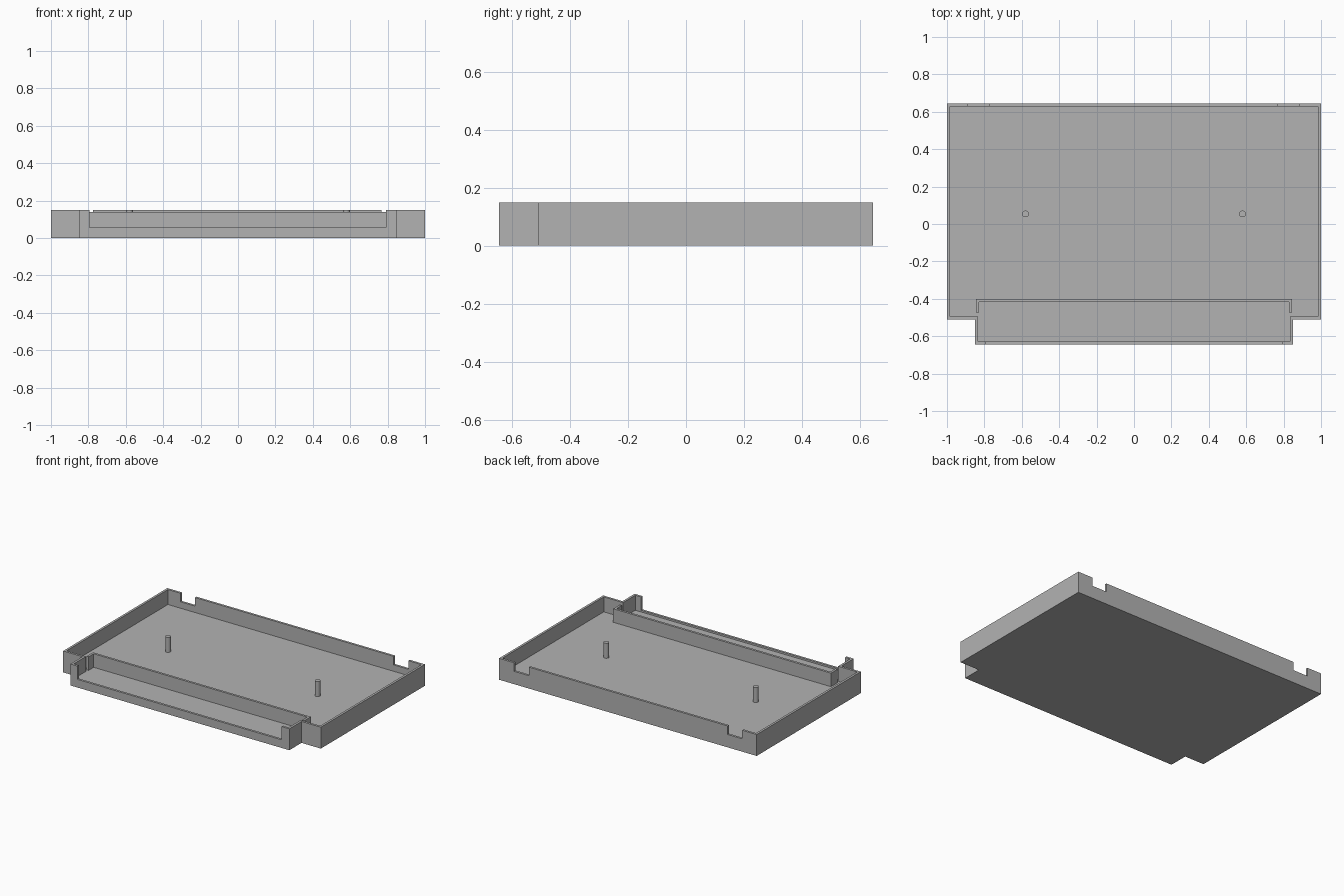
import bpy, bmesh
from mathutils import Vector

cube = bpy.data.objects.get("Cube")
if cube:
    bpy.data.objects.remove(cube, do_unlink=True)

HEIGHT, FLOOR, WALL = 0.15, 0.045, 0.016

grey = bpy.data.materials.new("plain grey")
grey.use_nodes = True
colour = (0.45, 0.45, 0.45, 1)
grey.diffuse_color = colour
grey.node_tree.nodes["Principled BSDF"].inputs["Base Color"].default_value = colour


def prism(name, outline, z0, z1):
    """Extrude a flat outline straight up from z0 to z1."""
    bm = bmesh.new()
    face = bm.faces.new([bm.verts.new((x, y, z0)) for x, y in outline])
    top = bmesh.ops.extrude_face_region(bm, geom=[face])["geom"]
    verts = [v for v in top if isinstance(v, bmesh.types.BMVert)]
    bmesh.ops.translate(bm, verts=verts, vec=Vector((0, 0, z1 - z0)))
    bmesh.ops.recalc_face_normals(bm, faces=bm.faces)
    mesh = bpy.data.meshes.new(name)
    bm.to_mesh(mesh)
    bm.free()
    mesh.materials.append(grey)
    obj = bpy.data.objects.new(name, mesh)
    bpy.context.collection.objects.link(obj)
    return obj


def mirrored(half):
    """Close a right-hand outline with its mirror image across x = 0."""
    return half + [(-x, y) for x, y in reversed(half)]


def tray_outline(inset):
    return mirrored([(0.85 - inset, -0.645 + inset), (0.85 - inset, -0.51 + inset),
                     (1 - inset, -0.51 + inset), (1 - inset, 0.645 - inset)])


def box_cutter(name, x0, x1, y0, y1, z0):
    return prism(name, [(x0, y0), (x1, y0), (x1, y1), (x0, y1)], z0, HEIGHT + 0.1)


# Tray: stepped outline, hollowed, with a front opening and two rear slots
tray = prism("tray", tray_outline(0), 0, HEIGHT)
cutters = [
    prism("hollow_cutter", tray_outline(WALL), FLOOR, HEIGHT + 0.1),
    box_cutter("front_opening_cutter", -0.795, 0.79, -0.7, -0.6, 0.057),
    box_cutter("rear_slot_cutter_right", -0.888, -0.775, 0.6, 0.7, 0.09),
    box_cutter("rear_slot_cutter_left", 0.768, 0.882, 0.6, 0.7, 0.09),
]
bpy.context.view_layer.objects.active = tray
for cutter in cutters:
    cutter.hide_render = True
    cut = tray.modifiers.new(cutter.name, 'BOOLEAN')
    cut.operation, cut.solver, cut.object = 'DIFFERENCE', 'EXACT', cutter
    bpy.ops.object.modifier_apply(modifier=cut.name)
    bpy.data.objects.remove(cutter, do_unlink=True)

# Inner divider: long wall with a short return at each end
prism("inner_divider", mirrored([(0.829, -0.416), (0.829, -0.472),
                                 (0.845, -0.472), (0.845, -0.4)]), FLOOR - 0.01, 0.14)

# Locating pins standing on the floor
for side, x in (("right", -0.58), ("left", 0.58)):
    bpy.ops.mesh.primitive_cylinder_add(vertices=24, radius=0.018, depth=0.115,
                                        location=(x, 0.054, FLOOR + 0.0475))
    pin = bpy.context.object
    pin.name = "pin_" + side
    pin.data.materials.append(grey)
    bpy.ops.object.shade_smooth_by_angle()
